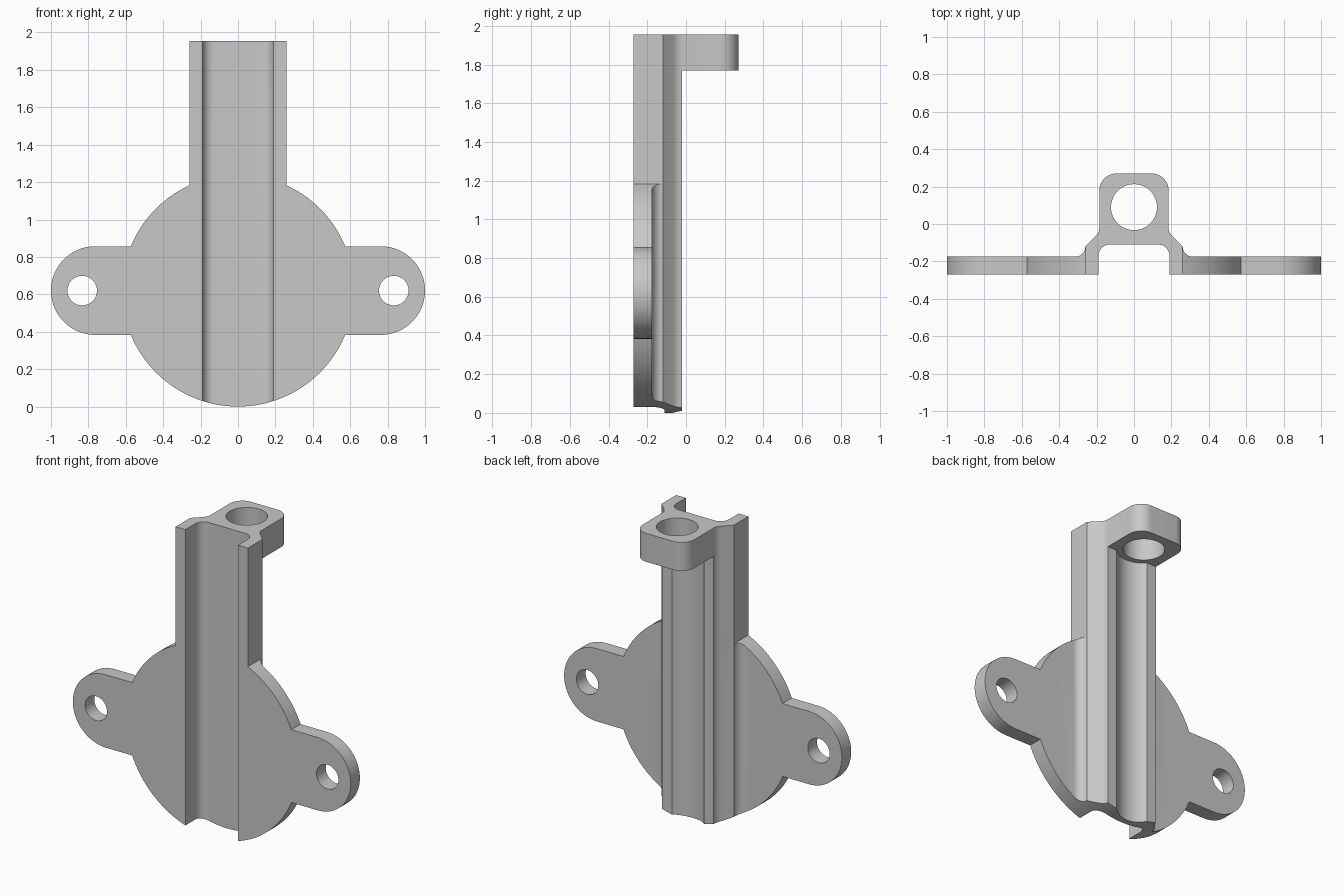
import bpy, bmesh, math
from mathutils import Vector

if "Cube" in bpy.data.objects:
    bpy.data.objects.remove(bpy.data.objects["Cube"])


def arc(cx, cy, r, a0, a1, n):
    """Points on an arc, angles in degrees."""
    return [(cx + r * math.cos(math.radians(a0 + (a1 - a0) * i / n)),
             cy + r * math.sin(math.radians(a0 + (a1 - a0) * i / n))) for i in range(n + 1)]


def mirrored(half):
    """Close a right-hand half outline with its mirror image."""
    return half + [(-x, y) for x, y in reversed(half) if abs(x) > 1e-5]


def prism(name, pts, lo, hi, along):
    """Extrude a 2D outline along z (pts are x,y) or y (pts are x,z)."""
    place = (lambda p, d: (p[0], p[1], d)) if along == 'z' else (lambda p, d: (p[0], d, p[1]))
    bm = bmesh.new()
    face = bm.faces.new([bm.verts.new(place(p, lo)) for p in pts])
    ext = bmesh.ops.extrude_face_region(bm, geom=[face])
    step = Vector(place((0, 0), hi - lo))
    bmesh.ops.translate(bm, vec=step, verts=[v for v in ext['geom'] if isinstance(v, bmesh.types.BMVert)])
    bmesh.ops.recalc_face_normals(bm, faces=bm.faces)
    mesh = bpy.data.meshes.new(name)
    bm.to_mesh(mesh)
    bm.free()
    ob = bpy.data.objects.new(name, mesh)
    bpy.context.collection.objects.link(ob)
    return ob


def combine(target, other, operation):
    """Apply a boolean and discard the helper."""
    mod = target.modifiers.new('cut', 'BOOLEAN')
    mod.operation, mod.solver, mod.object = operation, 'EXACT', other
    bpy.context.view_layer.objects.active = target
    bpy.ops.object.modifier_apply(modifier=mod.name)
    bpy.data.objects.remove(other)


TOP, MID, R, EAR = 1.955, 0.62, 0.62, 0.237
HOLE_Y = 0.09

# Front outline: disc, two rounded ears and the upright stem
ear_a = math.degrees(math.asin(EAR / R))
stem_a = math.degrees(math.acos(0.26 / R))
outline = mirrored(arc(0, MID, R, -90, -ear_a, 32)
                   + arc(1 - EAR, MID, EAR, -90, 90, 40)
                   + arc(0, MID, R, ear_a, stem_a, 20)
                   + [(0.26, TOP)])
bracket = prism('bracket', outline, -0.4, 0.4, 'y')

# Cross-section: plate, front channel, raised back with a concave groove
groove_a = math.degrees(math.asin(0.11 / 0.16))
section = mirrored(arc(0, HOLE_Y, 0.16, -90, -groove_a, 10)
                   + [(0.185, -0.02), (0.187, -0.037), (0.195, -0.053), (0.205, -0.065)]
                   + arc(0.315, -0.12, 0.055, 180, 270, 8)
                   + [(1.1, -0.175), (1.1, -0.27), (0.19, -0.27)]
                   + arc(0.13, -0.17, 0.06, 0, 90, 10))
combine(bracket, prism('section', section, -0.1, 2.1, 'z'), 'INTERSECT')

# Block at the top of the back with rounded rear corners
block = mirrored([(0.185, -0.09)] + arc(0.095, 0.18, 0.09, 0, 90, 12))
combine(bracket, prism('block', block, 1.77, TOP, 'z'), 'UNION')

# Vertical rod hole and the two ear holes
combine(bracket, prism('rod_hole', arc(0, HOLE_Y, 0.123, 0, 352.5, 47), 1.72, 2.1, 'z'), 'DIFFERENCE')
for s in (-1, 1):
    combine(bracket, prism('ear_hole', arc(s * 0.833, MID, 0.079, 0, 350, 35), -0.5, 0.5, 'y'), 'DIFFERENCE')

# Single grey finish
grey = bpy.data.materials.new('grey')
grey.diffuse_color = (0.58, 0.58, 0.58, 1)
grey.use_nodes = True
grey.node_tree.nodes["Principled BSDF"].inputs["Base Color"].default_value = grey.diffuse_color
bracket.data.materials.clear()
bracket.data.materials.append(grey)
for p in bracket.data.polygons:
    p.material_index = 0

bpy.ops.object.select_all(action='DESELECT')
bracket.select_set(True)
bpy.context.view_layer.objects.active = bracket
bpy.ops.object.shade_smooth_by_angle(angle=math.radians(25))
